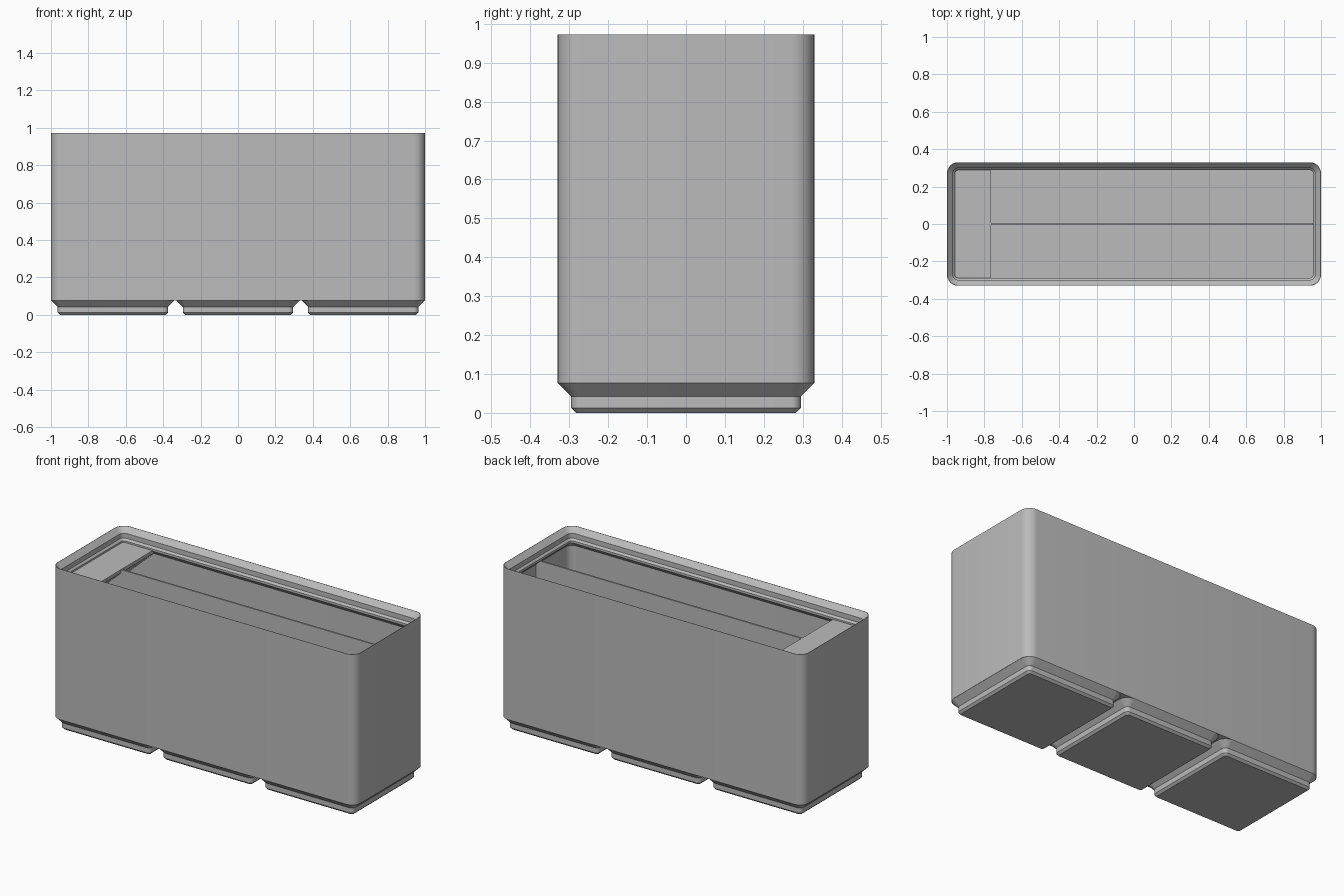
import bpy, bmesh, math

if "Cube" in bpy.data.objects:
    bpy.data.objects.remove(bpy.data.objects["Cube"])

LENGTH, DEPTH, RADIUS = 1.0, 0.33, 0.06   # half sizes and corner radius
WALL = 0.015
PITCH = 0.669
BASE, FLOOR, SHELF, TOP = 0.077, 0.11, 0.893, 0.973

grey = bpy.data.materials.new("plain_grey")
grey.use_nodes = True
grey.diffuse_color = (0.5, 0.5, 0.5, 1)
grey.node_tree.nodes["Principled BSDF"].inputs["Base Color"].default_value = (0.5, 0.5, 0.5, 1)


def finish(name, bm, location=(0, 0, 0)):
    bmesh.ops.recalc_face_normals(bm, faces=bm.faces)
    mesh = bpy.data.meshes.new(name)
    bm.to_mesh(mesh)
    bm.free()
    mesh.materials.append(grey)
    obj = bpy.data.objects.new(name, mesh)
    obj.location = location
    bpy.context.collection.objects.link(obj)
    bpy.ops.object.select_all(action='DESELECT')
    obj.select_set(True)
    bpy.context.view_layer.objects.active = obj
    bpy.ops.object.shade_smooth_by_angle(angle=math.radians(30))
    return obj


def rounded_ring(bm, hx, hy, inset, z, steps=8):
    """Rounded rectangle of vertices, moved inwards by inset."""
    r = max(RADIUS - inset, 0.008)
    cx, cy = hx - inset - r, hy - inset - r
    ring = []
    for corner, (sx, sy) in enumerate([(1, 1), (-1, 1), (-1, -1), (1, -1)]):
        for i in range(steps + 1):
            a = (corner + i / steps) * math.pi / 2
            ring.append(bm.verts.new((sx * cx + r * math.cos(a), sy * cy + r * math.sin(a), z)))
    return ring


def loft(name, hx, hy, profile, location=(0, 0, 0)):
    """Skin rounded rectangles along an (inset, height) profile and cap the ends."""
    bm = bmesh.new()
    rings = [rounded_ring(bm, hx, hy, inset, z) for inset, z in profile]
    for low, high in zip(rings, rings[1:]):
        n = len(low)
        for i in range(n):
            j = (i + 1) % n
            bm.faces.new((low[i], low[j], high[j], high[i]))
    bm.faces.new(rings[0][::-1])
    bm.faces.new(rings[-1])
    return finish(name, bm, location)


def prism(name, outline, half_width):
    """Extrude an (x, z) outline across y."""
    bm = bmesh.new()
    face = bm.faces.new([bm.verts.new((x, -half_width, z)) for x, z in outline])
    new = bmesh.ops.extrude_face_region(bm, geom=[face])["geom"]
    bmesh.ops.translate(bm, vec=(0, 2 * half_width, 0),
                        verts=[v for v in new if isinstance(v, bmesh.types.BMVert)])
    return finish(name, bm)


# Hollow body with a stepped lip inside the rim
loft("bin_body", LENGTH, DEPTH, [
    (0, BASE), (0, TOP), (0.002, TOP),
    (0.031, 0.943), (0.031, 0.914), (0.042, 0.903), (0.042, 0.89),
    (WALL, 0.863), (WALL, FLOOR)])

# Three stepped feet
for i, side in enumerate(("right", "middle", "left")):
    loft(side + "_foot", DEPTH, DEPTH,
         [(0.047, 0), (0.035, 0.012), (0.035, 0.042), (0, BASE)],
         ((i - 1) * PITCH, 0, 0))

# Label shelf with a sloping underside
prism("label_shelf", [(-0.98, SHELF), (-0.765, SHELF), (-0.765, SHELF - 0.02),
                      (-0.98, SHELF - 0.22)], 0.31)

# Thin lengthwise divider
prism("divider", [(-0.98, FLOOR - 0.01), (0.987, FLOOR - 0.01),
                  (0.987, SHELF - 0.002), (-0.98, SHELF - 0.002)], 0.005)
